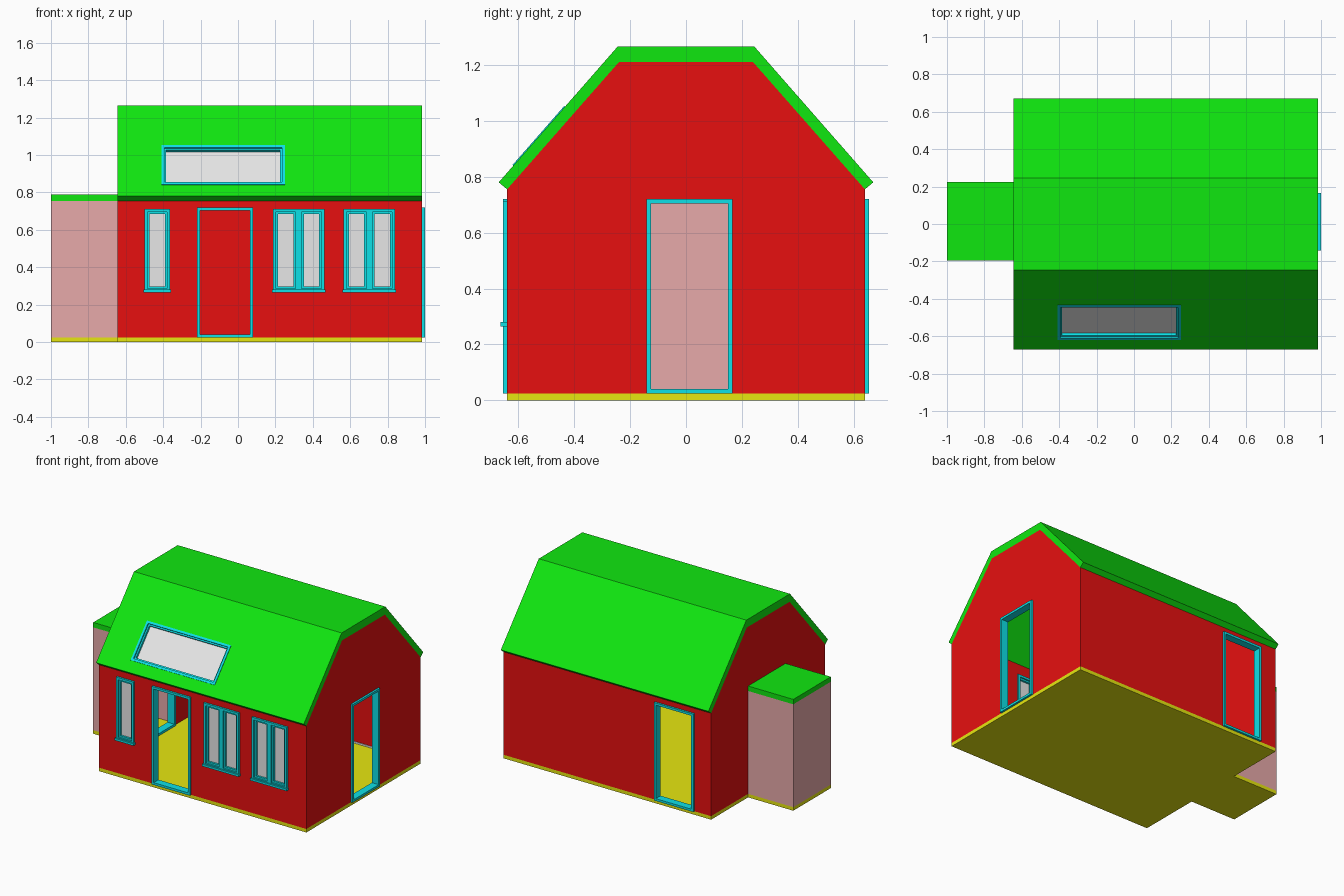
import bpy, bmesh, math
from mathutils import Matrix, Vector

if "Cube" in bpy.data.objects:
    bpy.data.objects.remove(bpy.data.objects["Cube"], do_unlink=True)


def material(name, *rgb):
    m = bpy.data.materials.new(name)
    m.use_nodes = True
    m.diffuse_color = (*rgb, 1)
    m.node_tree.nodes["Principled BSDF"].inputs["Base Color"].default_value = (*rgb, 1)
    return m


RED = material("red wall", 0.8, 0.005, 0.005)
GREEN = material("green roof", 0.005, 0.8, 0.005)
YELLOW = material("yellow floor", 0.8, 0.8, 0.005)
PINK = material("pink annex", 0.8, 0.4, 0.4)
CYAN = material("cyan trim", 0.004, 0.75, 0.8)
PALE = material("pale pane", 0.8, 0.8, 0.8)


def make(name, bm, mat, matrix=Matrix()):
    bmesh.ops.recalc_face_normals(bm, faces=bm.faces)
    mesh = bpy.data.meshes.new(name)
    bm.to_mesh(mesh)
    bm.free()
    mesh.materials.append(mat)
    obj = bpy.data.objects.new(name, mesh)
    obj.matrix_world = matrix
    bpy.context.collection.objects.link(obj)
    return obj


def boxes(name, mat, spans, matrix=Matrix()):
    """One object made of boxes, each given as (low corner, high corner)."""
    bm = bmesh.new()
    for low, high in spans:
        low, high = Vector(low), Vector(high)
        place = Matrix.Translation((low + high) / 2) @ Matrix.Diagonal((*(high - low), 1))
        bmesh.ops.create_cube(bm, size=1, matrix=place)
    return make(name, bm, mat, matrix)


def prism(name, mat, profile, x0, x1):
    """Extrude a (y, z) profile along x."""
    bm = bmesh.new()
    face = bm.faces.new([bm.verts.new((x0, y, z)) for y, z in profile])
    side = bmesh.ops.extrude_face_region(bm, geom=[face])["geom"]
    bmesh.ops.translate(bm, vec=(x1 - x0, 0, 0),
                        verts=[v for v in side if isinstance(v, bmesh.types.BMVert)])
    return make(name, bm, mat)


def cut(obj, low, high, matrix=Matrix()):
    """Subtract a box from an object and discard the cutter."""
    cutter = boxes("cutter", obj.data.materials[0], [(low, high)], matrix)
    cutter.hide_render = True
    mod = obj.modifiers.new("opening", 'BOOLEAN')
    mod.operation, mod.solver, mod.object = 'DIFFERENCE', 'EXACT', cutter
    deps = bpy.context.evaluated_depsgraph_get()
    mesh = bpy.data.meshes.new_from_object(obj.evaluated_get(deps))
    obj.modifiers.clear()
    obj.data = mesh
    bpy.data.objects.remove(cutter, do_unlink=True)


def ring(name, x0, x1, z0, z1, bar, y0, y1, matrix):
    """Rectangular frame in the local xz plane."""
    boxes(name, CYAN, [
        ((x0, y0, z0), (x0 + bar, y1, z1)),
        ((x1 - bar, y0, z0), (x1, y1, z1)),
        ((x0 + bar, y0, z0), (x1 - bar, y1, z0 + bar)),
        ((x0 + bar, y0, z1 - bar), (x1 - bar, y1, z1))], matrix)


# Overall dimensions
X0, X1, Y, EAVE, FLOOR, T = -0.645, 0.985, 0.64, 0.755, 0.025, 0.03
AX, AY0, AY1 = -1.0, -0.195, 0.225

# Floors
boxes("house_floor", YELLOW, [((X0, -Y, 0), (X1, Y, FLOOR))])
boxes("annex_floor", YELLOW, [((AX, AY0, 0), (X0, AY1, FLOOR))])

# House walls with gambrel gables, hollowed out
walls = prism("house_walls", RED, [(-Y, FLOOR), (Y, FLOOR), (Y, EAVE), (0.24, 1.21),
                                   (-0.24, 1.21), (-Y, EAVE)], X0, X1)
cut(walls, (X0 + T, -Y + T, -1), (X1 - T, Y - T, 2))

# Gambrel roof
roof = prism("roof", GREEN, [(-0.67, 0.78), (-0.245, 1.265), (0.245, 1.265), (0.67, 0.78),
                             (Y, EAVE), (0.24, 1.21), (-0.24, 1.21), (-Y, EAVE)], X0, X1)

# Annex, open towards the house
annex = boxes("annex_walls", PINK, [((AX, AY0, FLOOR), (X0, AY1, EAVE))])
cut(annex, (AX + T, AY0 + T, -1), (0, AY1 - T, 2))
boxes("annex_roof", GREEN, [((AX, AY0, EAVE), (X0, AY1, 0.79))])

# Pale skirting along the inside walls
S = FLOOR + 0.012
boxes("skirting", PALE, [((X0 + T, Y - T - 0.004, FLOOR), (-0.52, Y - T, S)),
                         ((-0.19, Y - T - 0.004, FLOOR), (X1 - T, Y - T, S)),
                         ((AX + T, AY0 + T, FLOOR), (AX + T + 0.004, AY1 - T, S))])

# Door openings: local x runs along the wall, -y points outwards
turn = Matrix.Rotation(math.pi / 2, 4, 'Z')
back = Matrix.Rotation(math.pi, 4, 'Z')
doors = [("front_door", -0.22, 0.08, Matrix.Translation((0, -Y, 0))),
         ("back_door", 0.205, 0.515, Matrix.Translation((0, Y, 0)) @ back),
         ("gable_door", -0.142, 0.167, Matrix.Translation((X1, 0, 0)) @ turn),
         ("annex_door", -0.167, 0.142, Matrix.Translation((X0, 0, 0)) @ turn.inverted())]
for name, a, b, place in doors:
    cut(walls, (a + 0.01, -0.1, FLOOR + 0.004), (b - 0.01, 0.1, 0.71), place)
    ring(name + "_frame", a, b, FLOOR, 0.72, 0.016, -0.014, T + 0.01, place)

# Front windows with one or two sashes and a sill
front = Matrix.Translation((0, -Y, 0))
LOW, HIGH = 0.27, 0.712
for name, a, b, count in [("left_window", 0.565, 0.84, 2), ("middle_window", 0.187, 0.462, 2),
                          ("right_window", -0.5, -0.363, 1)]:
    cut(walls, (a + 0.01, -0.1, LOW + 0.01), (b - 0.01, 0.1, HIGH - 0.01), front)
    width = (b - a) / count
    for i in range(count):
        p, q = a + i * width, a + (i + 1) * width
        tag = name + "_" + str(i + 1)
        ring(tag + "_frame", p, q, LOW, HIGH, 0.016, -0.014, T + 0.01, front)
        ring(tag + "_sash", p + 0.016, q - 0.016, LOW + 0.016, HIGH - 0.016,
             0.012, -0.004, T, front)
        boxes(tag + "_pane", PALE, [((p + 0.02, 0.01, LOW + 0.02),
                                     (q - 0.02, 0.016, HIGH - 0.02))], front)
    boxes(name + "_sill", CYAN, [((a - 0.006, -0.024, LOW - 0.005),
                                  (b + 0.006, 0, LOW + 0.01))], front)

# Skylight set into the front roof slope
tilt = Matrix.Rotation(-math.atan2(0.425, 0.485), 4, 'X')
slope = Matrix.Translation((0, -0.617, 0.84)) @ tilt
A, B, H = -0.41, 0.25, 0.28
cut(roof, (A + 0.01, -0.1, 0.01), (B - 0.01, 0.1, H - 0.01), slope)
ring("skylight_frame", A, B, 0, H, 0.016, -0.004, 0.05, slope)
ring("skylight_sash", A + 0.016, B - 0.016, 0.016, H - 0.016, 0.01, 0.006, 0.045, slope)
boxes("skylight_pane", PALE, [((A + 0.02, 0.022, 0.02), (B - 0.02, 0.028, H - 0.02))], slope)
